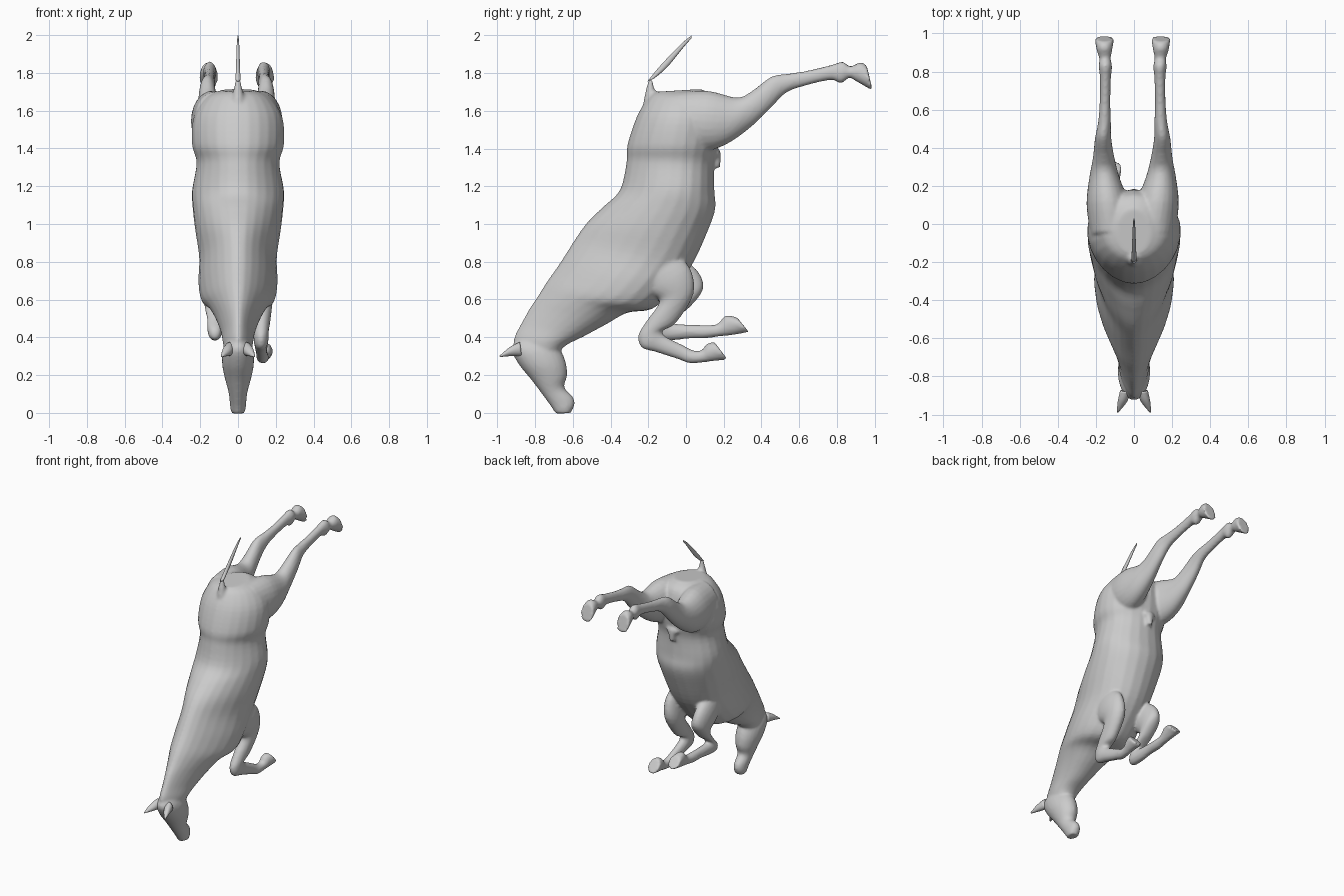
import bpy, bmesh, math
from mathutils import Vector


def spline(a, b, c, d, t):
    return 0.5 * (2 * b + (c - a) * t + (2 * a - 5 * b + 4 * c - d) * t * t
                  + (3 * b - a - 3 * c + d) * t ** 3)


def loft(name, rows, side=1, dx=0.0, crest=0.0, sides=24, steps=4):
    """Each row: upper point (y, z), lower point (y, z), centre x, half width."""
    rows = [Vector(r) for r in rows]
    n = len(rows)
    fine = []
    for i in range(n - 1):
        p = [rows[max(0, i - 1)], rows[i], rows[i + 1], rows[min(n - 1, i + 2)]]
        fine += [spline(*p, s / steps) for s in range(steps)]
    fine.append(rows[-1])
    bm = bmesh.new()
    rings = []
    for j, (ay, az, by, bz, cx, w) in enumerate(fine):
        k = crest * min(1, 1.6 * j / len(fine))      # narrows the upper edge
        ring = []
        for s in range(sides):
            a = 2 * math.pi * s / sides
            c, q = math.cos(a), math.sin(a)
            ring.append(bm.verts.new((side * cx + dx + w * q * (1 - k * c),
                                      (ay + by) / 2 + c * (ay - by) / 2,
                                      (az + bz) / 2 + c * (az - bz) / 2)))
        rings.append(ring)
    for r0, r1 in zip(rings, rings[1:]):
        for s in range(sides):
            t = (s + 1) % sides
            bm.faces.new((r0[s], r0[t], r1[t], r1[s]))
    bm.faces.new(rings[0])
    bm.faces.new(rings[-1])
    bmesh.ops.recalc_face_normals(bm, faces=bm.faces)
    for f in bm.faces:
        f.smooth = True
    me = bpy.data.meshes.new(name)
    bm.to_mesh(me)
    bm.free()
    ob = bpy.data.objects.new(name, me)
    bpy.context.collection.objects.link(ob)
    return ob


# trunk and neck, from rump down to the poll
trunk = loft("horse_body", [
    (-.16, 1.70, .08, 1.715, 0, .09),
    (-.20, 1.67, .15, 1.67, 0, .17),
    (-.26, 1.57, .18, 1.56, 0, .235),
    (-.31, 1.42, .17, 1.42, 0, .243),
    (-.315, 1.33, .15, 1.32, 0, .218),
    (-.35, 1.18, .15, 1.18, 0, .24),
    (-.44, 1.09, .155, 1.08, 0, .235),
    (-.53, 1.0, .11, .95, 0, .22),
    (-.60, .90, .03, .78, 0, .198),
    (-.67, .79, -.08, .64, 0, .20),
    (-.74, .69, -.18, .55, 0, .185),
    (-.79, .61, -.31, .53, 0, .145),
    (-.83, .55, -.42, .47, 0, .112),
    (-.875, .47, -.54, .405, 0, .086),
    (-.912, .39, -.645, .35, 0, .075),
    (-.90, .31, -.70, .27, 0, .06)], crest=.35)

# head, from poll to muzzle
head = loft("head", [
    (-.895, .39, -.70, .38, 0, .055),
    (-.925, .335, -.66, .325, 0, .08),
    (-.885, .255, -.635, .26, 0, .084),
    (-.82, .175, -.63, .195, 0, .07),
    (-.76, .095, -.645, .135, 0, .051),
    (-.715, .033, -.60, .085, 0, .044),
    (-.69, -.003, -.59, .045, 0, .04),
    (-.67, -.005, -.61, .0, 0, .033)])

# hind legs kicked backwards
hind = [(-.04, 1.70, -.08, 1.42, .11, .11),
        (.12, 1.705, .08, 1.385, .13, .112),
        (.27, 1.67, .21, 1.42, .148, .08),
        (.35, 1.705, .34, 1.51, .152, .057),
        (.45, 1.78, .445, 1.61, .155, .043),
        (.53, 1.795, .53, 1.695, .148, .034),
        (.63, 1.81, .64, 1.735, .145, .028),
        (.76, 1.84, .77, 1.763, .143, .029),
        (.83, 1.86, .82, 1.745, .143, .035),
        (.87, 1.835, .865, 1.775, .145, .03),
        (.925, 1.857, .895, 1.76, .148, .04),
        (.957, 1.84, .99, 1.705, .148, .052)]
parts = [loft("hind_leg", hind, s, -.007) for s in (1, -1)]

# front legs folded under the chest, the left one higher
front_right = [(-.30, .74, -.08, .86, .12, .06),
               (-.20, .64, .02, .77, .135, .06),
               (-.14, .59, .04, .63, .13, .056),
               (-.21, .485, -.05, .48, .125, .046),
               (-.253, .41, -.115, .44, .122, .04),
               (-.235, .345, -.125, .43, .122, .039),
               (-.16, .322, -.11, .405, .122, .035),
               (-.04, .283, -.02, .36, .125, .03),
               (.02, .262, .04, .33, .13, .032),
               (.085, .266, .085, .333, .135, .03),
               (.13, .272, .11, .365, .138, .037),
               (.22, .282, .15, .375, .14, .047)]
front_left = [(-.25, .74, -.06, .84, .12, .06),
              (-.14, .64, .055, .76, .135, .06),
              (-.07, .575, .092, .66, .13, .056),
              (-.12, .50, .02, .56, .125, .046),
              (-.175, .44, -.06, .50, .122, .04),
              (-.17, .39, -.08, .48, .122, .039),
              (-.10, .382, -.06, .472, .122, .035),
              (.02, .393, .02, .467, .12, .03),
              (.10, .394, .10, .465, .118, .032),
              (.18, .405, .165, .47, .115, .03),
              (.25, .412, .21, .515, .112, .037),
              (.333, .428, .27, .505, .11, .047)]
parts += [loft("front_leg", front_right), loft("front_leg", front_left, -1)]

# small sheath under the belly and the dock of the tail
parts.append(loft("sheath", [(.10, 1.44, .12, 1.36, 0, .05),
                             (.17, 1.40, .165, 1.34, 0, .045),
                             (.185, 1.36, .14, 1.34, 0, .028),
                             (.18, 1.30, .145, 1.295, 0, .02)]))
parts.append(loft("tail_dock", [(-.23, 1.62, -.12, 1.67, 0, .045),
                                (-.215, 1.70, -.16, 1.70, 0, .026),
                                (-.198, 1.765, -.178, 1.765, 0, .014)]))

# fuse the flesh into one continuous skin
bpy.ops.object.select_all(action='DESELECT')
for ob in parts + [head, trunk]:
    ob.select_set(True)
bpy.context.view_layer.objects.active = trunk
bpy.ops.object.join()
remesh = trunk.modifiers.new("skin", 'REMESH')
remesh.mode = 'VOXEL'
remesh.voxel_size = .01
remesh.use_smooth_shade = True
smooth = trunk.modifiers.new("relax", 'SMOOTH')
smooth.factor = .5
smooth.iterations = 4

# thin tail
loft("tail", [(-.205, 1.755, -.17, 1.77, 0, .014),
              (-.135, 1.84, -.10, 1.83, 0, .011),
              (-.03, 1.95, -.01, 1.94, 0, .007),
              (.03, 2.0, .03, 1.985, 0, .003)], sides=10)

# ears
for s, label in ((1, "right"), (-1, "left")):
    loft("ear_" + label, [(-.88, .375, -.87, .30, .045, .028),
                          (-.93, .35, -.93, .30, .06, .025),
                          (-.988, .302, -.985, .295, .085, .005)], s, sides=12)
